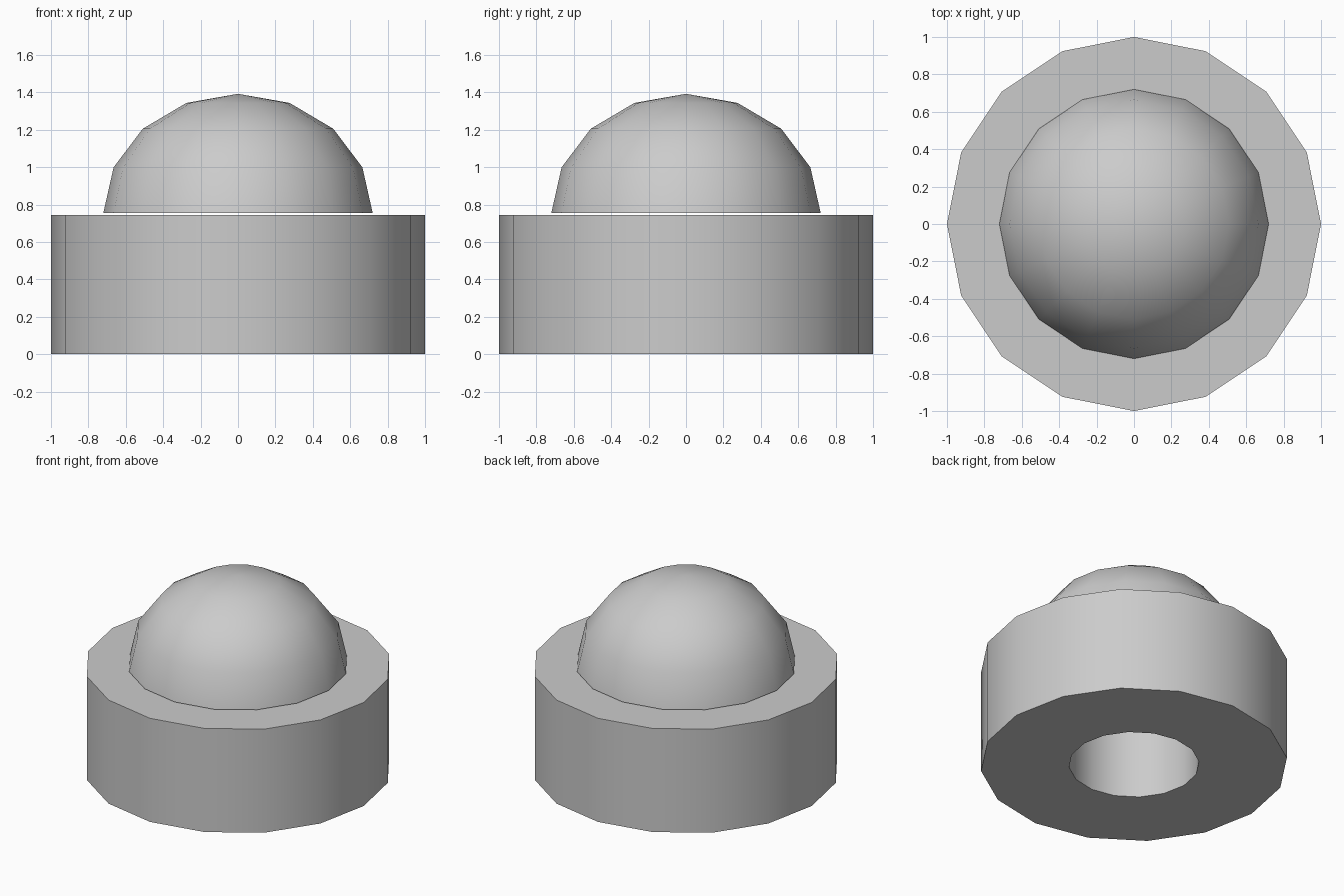
import bpy
import math

cube = bpy.data.objects.get("Cube")
if cube:
    bpy.data.objects.remove(cube, do_unlink=True)

SIDES = 16
grey = bpy.data.materials.new("plain grey")
grey.use_nodes = True
colour = (0.6, 0.6, 0.6, 1)
grey.diffuse_color = colour
grey.node_tree.nodes["Principled BSDF"].inputs["Base Color"].default_value = colour


def lathe(name, profile, closed=False):
    """Revolve (radius, height) points around z; a zero radius becomes a pole."""
    verts, rings, faces = [], [], []
    for r, z in profile:
        n = 1 if r == 0 else SIDES
        rings.append([len(verts) + i % n for i in range(SIDES)])
        for i in range(n):
            a = 2 * math.pi * i / SIDES
            verts.append((r * math.cos(a), r * math.sin(a), z))
    pairs = list(zip(rings, rings[1:]))
    if closed:
        pairs.append((rings[-1], rings[0]))
    for low, high in pairs:
        for i in range(SIDES):
            j = (i + 1) % SIDES
            quad = [low[i], low[j], high[j], high[i]]
            faces.append(list(dict.fromkeys(quad)))
    if not closed:
        faces.append(rings[0][::-1])
    mesh = bpy.data.meshes.new(name)
    mesh.from_pydata(verts, [], faces)
    mesh.materials.append(grey)
    obj = bpy.data.objects.new(name, mesh)
    bpy.context.collection.objects.link(obj)
    bpy.ops.object.select_all(action='DESELECT')
    obj.select_set(True)
    bpy.context.view_layer.objects.active = obj
    bpy.ops.object.shade_smooth_by_angle(angle=math.radians(30))
    return obj


# Thick ring with a bore through it
HEIGHT, BORE = 0.745, 0.425
lathe("base_ring", [(1, 0), (1, HEIGHT), (BORE, HEIGHT), (BORE, 0)], closed=True)

# Slightly flattened half sphere hovering just above the ring
RADIUS, RISE, BOTTOM = 0.72, 0.637, 0.755
steps = [math.pi / 8 * k for k in range(4)]
dome = [(RADIUS * math.cos(a), BOTTOM + RISE * math.sin(a)) for a in steps]
lathe("dome", dome + [(0, BOTTOM + RISE)])
